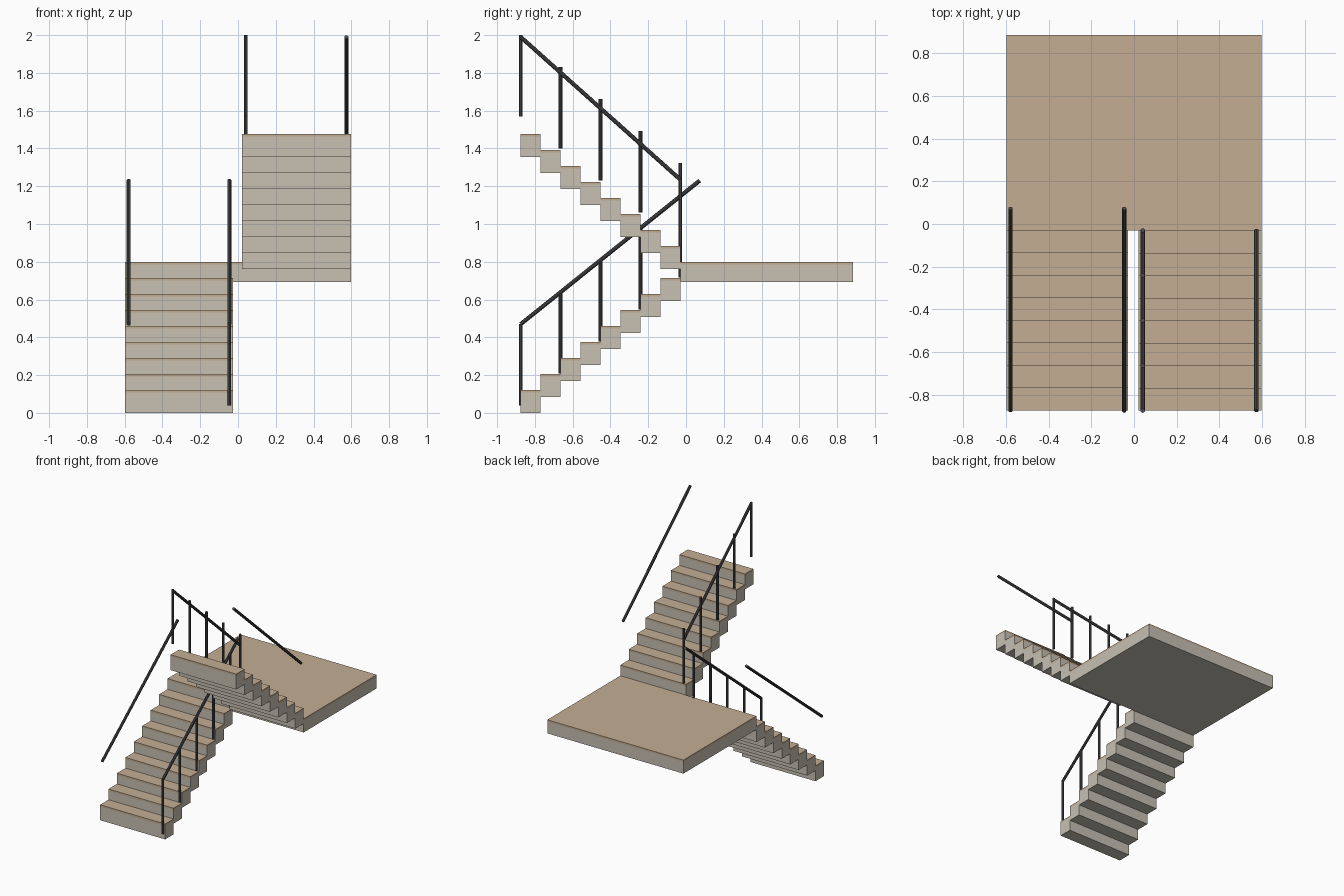
import bpy, bmesh
from mathutils import Vector

if "Cube" in bpy.data.objects:
    bpy.data.objects.remove(bpy.data.objects["Cube"])


def material(name, rgb):
    m = bpy.data.materials.new(name)
    m.use_nodes = True
    m.diffuse_color = (*rgb, 1)
    m.node_tree.nodes["Principled BSDF"].inputs["Base Color"].default_value = (*rgb, 1)
    return m


concrete = material("pale concrete", (0.57, 0.53, 0.45))
tan = material("tan tread", (0.55, 0.42, 0.29))
metal = material("dark metal", (0.075, 0.075, 0.08))

STEPS, RISE, THICK, CAP = 8, 0.0847, 0.122, 0.015
FRONT, LANDING_FRONT, BACK = -0.875, -0.03, 0.885
DEPTH = (LANDING_FRONT - FRONT) / STEPS
LANDING_TOP = THICK + STEPS * RISE


def slab(name, x, y, z):
    """Concrete block whose top layer is a tan tread."""
    bm = bmesh.new()
    bmesh.ops.create_cube(bm, size=1)
    for v in bm.verts:
        v.co = [r[0] if c < 0 else r[1] for c, r in zip(v.co, (x, y, z))]
    cut = z[1] - CAP
    bmesh.ops.bisect_plane(bm, geom=bm.verts[:] + bm.edges[:] + bm.faces[:],
                           plane_co=(0, 0, cut), plane_no=(0, 0, 1))
    for f in bm.faces:
        f.material_index = int(f.calc_center_median().z > cut)
    me = bpy.data.meshes.new(name)
    bm.to_mesh(me)
    bm.free()
    me.materials.append(concrete)
    me.materials.append(tan)
    bpy.context.collection.objects.link(bpy.data.objects.new(name, me))


def rod(name, a, b, radius=0.011):
    """Round bar between two points."""
    a, b = Vector(a), Vector(b)
    bpy.ops.mesh.primitive_cylinder_add(vertices=10, radius=radius, depth=(b - a).length,
                                        location=(a + b) / 2)
    ob = bpy.context.object
    ob.name = name
    ob.rotation_euler = (b - a).to_track_quat('Z', 'Y').to_euler()
    ob.data.materials.append(metal)
    bpy.ops.object.shade_smooth_by_angle()


# Landing
slab("landing", (-0.597, 0.597), (LANDING_FRONT, BACK), (0.692, LANDING_TOP))

# Two flights: the lower climbs to the back, the upper returns to the front
for i in range(STEPS):
    y = FRONT + i * DEPTH
    top = THICK + i * RISE
    slab(f"lower_step_{i + 1}", (-0.597, -0.027), (y, y + DEPTH), (top - THICK, top))
    y = LANDING_FRONT - i * DEPTH
    top = LANDING_TOP + (i + 1) * RISE
    slab(f"upper_step_{i + 1}", (0.022, 0.597), (y - DEPTH, y), (top - THICK, top))

# Handrails on both sides of each flight
for side, x in (("outer", -0.579), ("inner", -0.046)):
    rod(f"lower_{side}_handrail", (x, FRONT, 0.47), (x, 0.073, 1.23))
for side, x in (("outer", 0.574), ("inner", 0.041)):
    rod(f"upper_{side}_handrail", (x, FRONT, 1.99), (x, LANDING_FRONT, 1.235))

# Posts on the inner sides only, one every second step
for i in range(5):
    y = FRONT + 2 * i * DEPTH
    low, high = 0.04 + 2 * i * RISE, 1.57 - 2 * i * RISE
    rod(f"lower_post_{i + 1}", (-0.046, y, low), (-0.046, y, low + 0.43), 0.01)
    rod(f"upper_post_{i + 1}", (0.041, y, high), (0.041, y, high + 0.43), 0.01)
